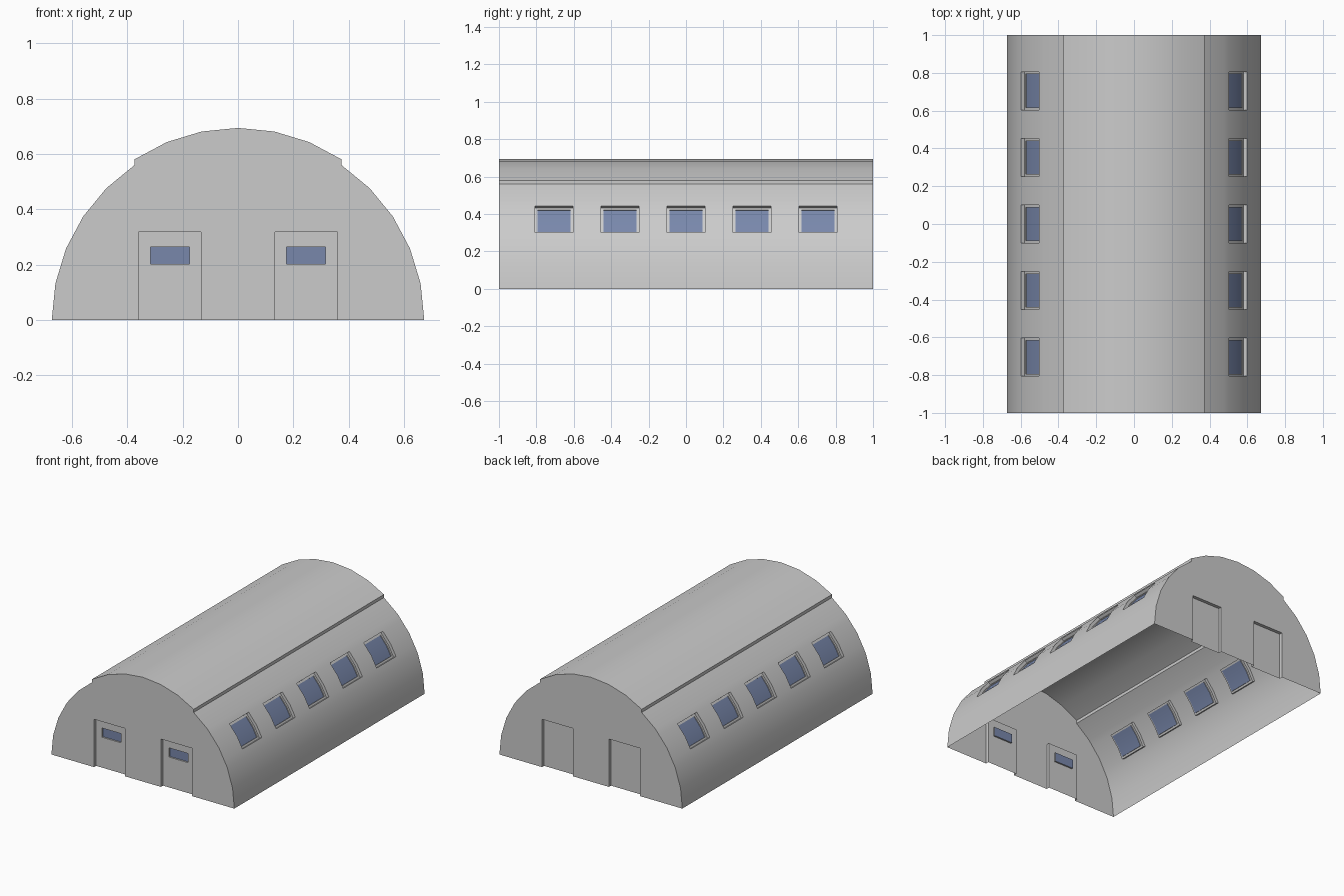
import bpy, bmesh
from math import sin, cos, radians

cube = bpy.data.objects.get("Cube")
if cube:
    bpy.data.objects.remove(cube, do_unlink=True)

R, RAISE, HALF_LEN = 0.673, 0.0207, 1.0
WIN_LOW, WIN_HIGH = 0.302, 0.444      # heights of the side windows
WIN_HALF, WIN_STEP = 0.101, 0.3525    # half width and spacing along the hall


def material(name, rgb):
    m = bpy.data.materials.new(name)
    m.use_nodes = True
    m.diffuse_color = (*rgb, 1)
    m.node_tree.nodes["Principled BSDF"].inputs["Base Color"].default_value = (*rgb, 1)
    return m


MATS = [material("grey_metal", (0.6, 0.6, 0.6)),
        material("blue_glass", (0.19, 0.245, 0.41))]


def finish(bm, name, smooth=False):
    mesh = bpy.data.meshes.new(name)
    bm.to_mesh(mesh)
    bm.free()
    ob = bpy.data.objects.new(name, mesh)
    bpy.context.collection.objects.link(ob)
    for m in MATS:
        mesh.materials.append(m)
    if smooth:
        bpy.ops.object.select_all(action="DESELECT")
        ob.select_set(True)
        bpy.context.view_layer.objects.active = ob
        bpy.ops.object.shade_smooth_by_angle(angle=radians(30))
    return ob


def arc(k):
    a = radians(11.25 * k)
    return R * cos(a), R * sin(a)


def at_height(k, z):
    """Point at height z on the facet between arc points k and k + 1."""
    (x0, z0), (x1, z1) = arc(k), arc(k + 1)
    return x0 + (x1 - x0) * (z - z0) / (z1 - z0), z


# Half cross-section: curved side, small step, raised ridge cap
side = [arc(0), arc(1), arc(2), at_height(2, WIN_LOW), arc(3),
        at_height(3, WIN_HIGH), arc(4), arc(5)]
cap = [(x, z + RAISE) for x, z in map(arc, range(5, 9))]
half = side + cap
profile = half + [(-x, z) for x, z in reversed(half[:-1])]

# Curved shell, as a grid whose lines follow the window edges
win_centres = [i * WIN_STEP for i in range(-2, 3)]
ys = [-HALF_LEN] + [c + s * WIN_HALF for c in win_centres for s in (-1, 1)] + [HALF_LEN]
bm = bmesh.new()
grid = [[bm.verts.new((x, y, z)) for x, z in profile] for y in ys]
windows = []
for j in range(len(ys) - 1):
    row = []
    for i in range(len(profile) - 1):
        row.append(bm.faces.new((grid[j][i], grid[j + 1][i],
                                 grid[j + 1][i + 1], grid[j][i + 1])))
    if j % 2:
        windows += [row[3:5], [row[-5], row[-4]]]
bm.normal_update()
if windows[0][0].normal.x < 0:
    bmesh.ops.reverse_faces(bm, faces=bm.faces[:])
    bm.normal_update()

# Recessed windows: reveal, frame, then a deeper pane
for pane in windows:
    for thickness, depth in ((0, -0.02), (0.013, 0), (0, -0.006)):
        bmesh.ops.inset_region(bm, faces=pane, thickness=thickness, depth=depth,
                               use_boundary=True, use_even_offset=True)
        bm.normal_update()
    for f in pane:
        f.material_index = 1
finish(bm, "curved_shell", smooth=True)


# End walls with two recessed doors each
DOOR_IN, DOOR_OUT, DOOR_TOP, DOOR_DEPTH = 0.133, 0.36, 0.318, 0.022


def rect(x0, x1, z0, z1, y):
    return [(x0, y, z0), (x0, y, z1), (x1, y, z1), (x1, y, z0)]


def bridge(bm, a, b, closed=True):
    n = len(a)
    for i in range(n if closed else n - 1):
        k = (i + 1) % n
        bm.faces.new((a[i], a[k], b[k], b[i]))


def end_wall(name, s, glazed):
    def loop(points):
        return [bm.verts.new(p) for p in points]

    bm = bmesh.new()
    y, y_door = s * HALF_LEN, s * (HALF_LEN - DOOR_DEPTH)
    spans = [(-DOOR_OUT, -DOOR_IN), (DOOR_IN, DOOR_OUT)]
    arch = loop([(x, y, z) for x, z in profile])
    openings = [loop(rect(a, b, 0, DOOR_TOP, y)) for a, b in spans]
    bm.faces.new(arch + openings[0] + openings[1])
    for (a, b), opening in zip(spans, openings):
        door = loop(rect(a, b, 0, DOOR_TOP, y_door))
        bridge(bm, opening, door, closed=False)
        if not glazed:
            bm.faces.new(door)
            continue
        # Small slot window set into the door
        slot = [a + 0.043, b - 0.043, 0.202, 0.263]
        hole = loop(rect(*slot, y_door))
        back = loop(rect(*slot, y_door - s * 0.01))
        bridge(bm, door, hole)
        bridge(bm, hole, back)
        bm.faces.new(back).material_index = 1
    bmesh.ops.recalc_face_normals(bm, faces=bm.faces[:])
    # Make the flat wall face outward
    bm.normal_update()
    wall = max(bm.faces, key=lambda f: f.calc_area())
    if wall.normal.y * s < 0:
        bmesh.ops.reverse_faces(bm, faces=bm.faces[:])
    finish(bm, name)


end_wall("front_wall", -1, True)
end_wall("back_wall", 1, False)
